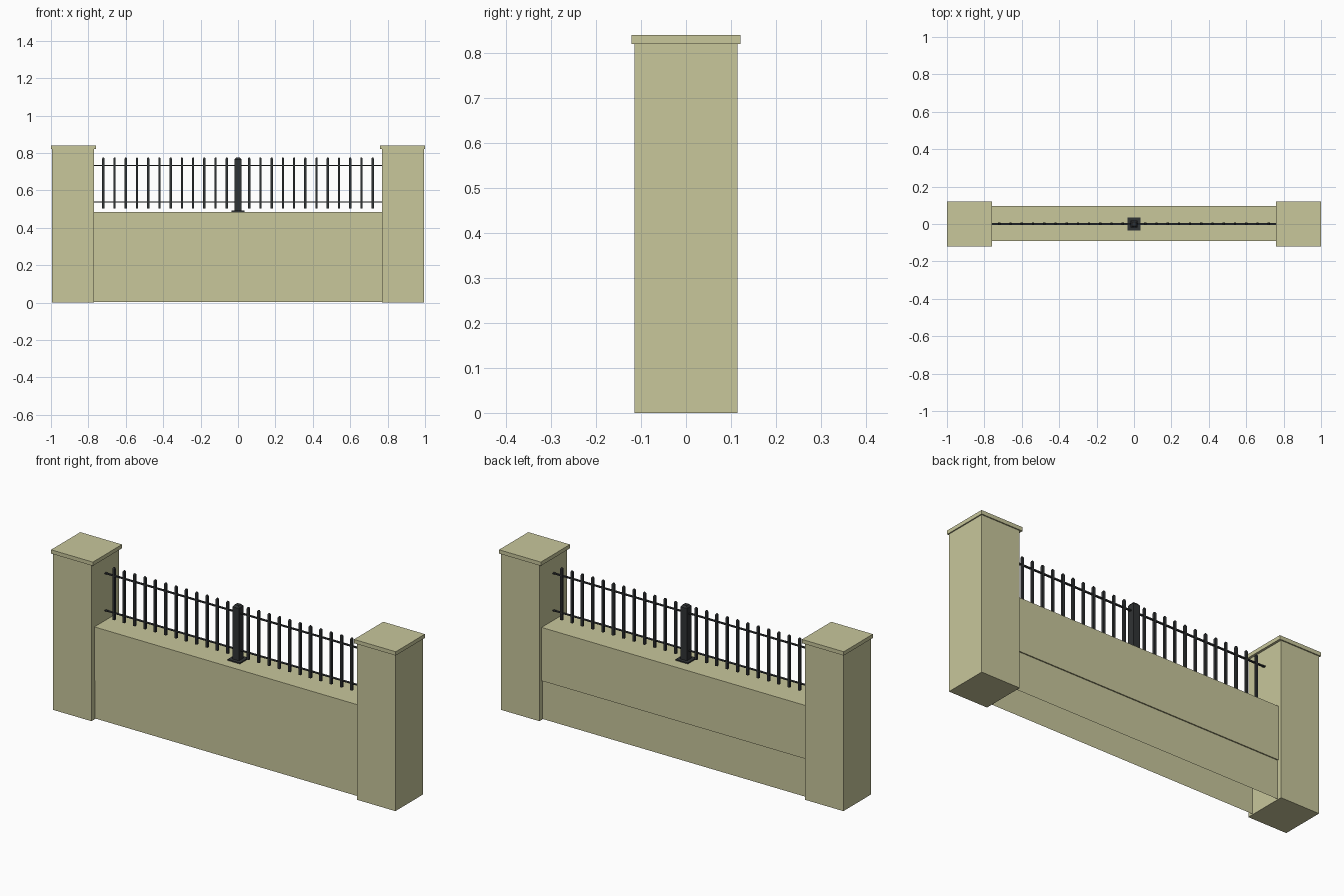
import bpy, bmesh

if "Cube" in bpy.data.objects:
    bpy.data.objects.remove(bpy.data.objects["Cube"])

def material(name, rgb):
    m = bpy.data.materials.new(name)
    m.diffuse_color = (*rgb, 1)
    m.use_nodes = True
    m.node_tree.nodes["Principled BSDF"].inputs["Base Color"].default_value = m.diffuse_color
    return m

STONE = material("pale_stone", (0.58, 0.57, 0.33))
IRON = material("dark_iron", (0.03, 0.033, 0.035))

def box(name, x, y, z, mat, taper=None, open_bottom=False):
    """Box from (min, max) ranges; taper scales the top face."""
    bm = bmesh.new()
    bmesh.ops.create_cube(bm, size=1)
    bm.faces.ensure_lookup_table()
    if open_bottom:
        gone = [f for f in bm.faces if f.normal.z < -0.5 or abs(f.normal.x) > 0.5]
        bmesh.ops.delete(bm, geom=gone, context='FACES_ONLY')
    for v in bm.verts:
        s = taper if taper and v.co.z > 0 else 1
        v.co = [(r[0] + r[1]) / 2 + c * (r[1] - r[0]) * k
                for r, c, k in zip((x, y, z), v.co, (s, s, 1))]
    me = bpy.data.meshes.new(name)
    bm.to_mesh(me)
    bm.free()
    me.materials.append(mat)
    ob = bpy.data.objects.new(name, me)
    bpy.context.collection.objects.link(ob)
    return ob

def span(c, half):
    return (c - half, c + half)

# End pillars with flat caps
for side, label in ((-1, "left"), (1, "right")):
    box(label + "_pillar", span(side * 0.882, 0.112), span(0, 0.115), (0, 0.82), STONE)
    box(label + "_pillar_cap", span(side * 0.879, 0.121), span(0, 0.121), (0.82, 0.84), STONE)

# Low wall: hollow below, upper course slightly proud of the lower one
box("lower_wall", (-0.77, 0.77), (-0.085, 0.091), (0.003, 0.205), STONE, open_bottom=True)
box("upper_wall", (-0.77, 0.77), (-0.09, 0.097), (0.205, 0.485), STONE)

# Rails between the pillars
box("lower_rail", (-0.77, 0.77), span(0, 0.006), span(0.538, 0.002), IRON)
box("upper_rail", (-0.77, 0.77), span(0, 0.005), span(0.733, 0.003), IRON)

# Upright bars with small pointed tips
for i in range(-12, 13):
    if i:
        x = span(i * 0.06, 0.006)
        box("bar", x, span(0.001, 0.006), (0.502, 0.77), IRON)
        box("bar_tip", x, span(0.001, 0.006), (0.77, 0.776), IRON, taper=0.5)

# Middle post with base plate and bevelled top
box("post_base", span(0, 0.036), span(0, 0.036), (0.485, 0.491), IRON)
box("post", span(0, 0.019), span(0, 0.019), (0.491, 0.765), IRON)
box("post_top", span(0, 0.019), span(0, 0.019), (0.765, 0.775), IRON, taper=0.6)
